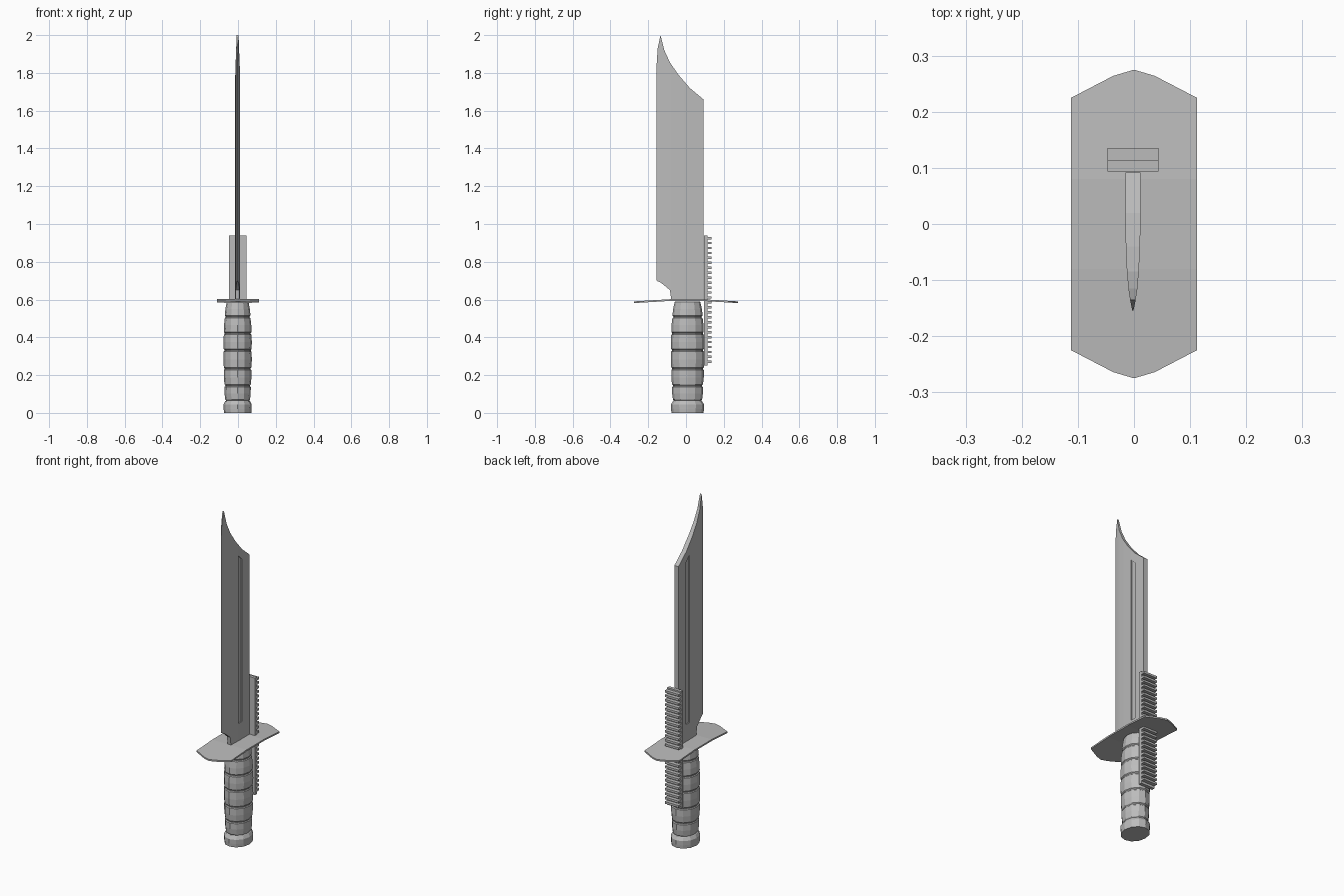
import bpy, bmesh, math

if "Cube" in bpy.data.objects:
    bpy.data.objects.remove(bpy.data.objects["Cube"])

steel = bpy.data.materials.new("plain grey")
steel.use_nodes = True
GREY = (0.5, 0.5, 0.5, 1)
steel.diffuse_color = GREY
steel.node_tree.nodes["Principled BSDF"].inputs["Base Color"].default_value = GREY


def finish(bm, name):
    bmesh.ops.recalc_face_normals(bm, faces=bm.faces)
    mesh = bpy.data.meshes.new(name)
    bm.to_mesh(mesh)
    bm.free()
    mesh.materials.append(steel)
    obj = bpy.data.objects.new(name, mesh)
    bpy.context.collection.objects.link(obj)
    return obj


def add_box(bm, lo, hi):
    made = bmesh.ops.create_cube(bm, size=1)["verts"]
    for v in made:
        v.co = [(a + b) / 2 + c * (b - a) for a, b, c in zip(lo, hi, v.co)]


# Blade: stations from edge to spine (y, half thickness, bottom, top)
stations = [(-.155, .0005, .70, 1.85), (-.15, .002, .697, 1.93),
            (-.135, .005, .69, 2.0), (-.115, .008, .675, 1.92),
            (-.085, .0105, .65, 1.855), (-.078, .011, .60, 1.845),
            (-.04, .0125, .60, 1.79), (-.01, .0135, .60, 1.755),
            (.02, .0135, .60, 1.72), (.05, .0135, .60, 1.695),
            (.092, .0135, .60, 1.66)]
CX = -.002
bm = bmesh.new()
grid = {}
for side in (-1, 1):
    for i, (y, half, bottom, top) in enumerate(stations):
        for j, z in enumerate((bottom, .703, 1.68 - y, top)):
            grid[side, i, j] = bm.verts.new((CX + side * half, y, z))
last = len(stations) - 1
fullers = []
for side in (-1, 1):
    for i in range(last):
        for j in range(3):
            f = bm.faces.new([grid[side, a, b] for a, b in
                              ((i, j), (i + 1, j), (i + 1, j + 1), (i, j + 1))])
            if i == 7 and j == 1:
                fullers.append((side, f))
rim = [(i, 0) for i in range(last)] + [(last, j) for j in range(3)]
rim += [(i, 3) for i in range(last, 0, -1)] + [(0, j) for j in range(3, 0, -1)]
for a, b in zip(rim, rim[1:] + rim[:1]):
    bm.faces.new([grid[-1, *a], grid[-1, *b], grid[1, *b], grid[1, *a]])
# Fuller groove sunk into both cheeks
for side, f in fullers:
    sunk = bmesh.ops.extrude_discrete_faces(bm, faces=[f])["faces"][0]
    bmesh.ops.translate(bm, verts=sunk.verts, vec=(-side * .005, 0, 0))
finish(bm, "blade")

# Cross guard: thin plate with pointed ends that droop slightly
half_outline = [(.112, 0), (.112, .08), (.112, .225), (.037, .264), (0, .275)]
bm = bmesh.new()
rows = []
for y, w in [(-.275, 0), (-.264, .037), (-.225, .112), (-.08, .112),
             (.08, .112), (.225, .112), (.264, .037), (.275, 0)]:
    z = .602 - max(0, abs(y) - .08) * .06
    xs = (-w, w) if w else (0,)
    rows.append([[bm.verts.new((x, y, z - t)) for x in xs] for t in (0, .009)])
for a, b in zip(rows, rows[1:]):
    for k in (0, 1):
        bm.faces.new(a[k] + b[k][::-1])
    for e in (0, -1):
        bm.faces.new([a[0][e], b[0][e], b[1][e], a[1][e]])
finish(bm, "cross_guard")

# Grip and pommel: faceted oval turned profile (radius, height)
profile = [(.085, 0), (.087, .02), (.088, .045), (.077, .062)]
bands = [.062, .143, .233, .33, .42, .508, .593]
swell = [.077, .082, .086, .087, .086, .080, .068]
for k in range(6):
    low, high = bands[k], bands[k + 1]
    profile += [(swell[k] - .005, low + .003), (swell[k], low + .008),
                ((swell[k] + swell[k + 1]) / 2 + .002, (low + high) / 2),
                (swell[k + 1], high - .006), (swell[k + 1] - .005, high - .002)]
bm = bmesh.new()
SIDES = 12
rings = []
for r, z in profile:
    rings.append([bm.verts.new((CX + .85 * r * math.cos(a), .008 + r * math.sin(a), z))
                  for a in (math.tau * s / SIDES for s in range(SIDES))])
for a, b in zip(rings, rings[1:]):
    for s in range(SIDES):
        t = (s + 1) % SIDES
        bm.faces.new([a[s], a[t], b[t], b[s]])
bm.faces.new(rings[0])
bm.faces.new(rings[-1])
finish(bm, "grip")

# Toothed rail along the back
bm = bmesh.new()
add_box(bm, (-.047, .094, .25), (.044, .113, .94))
TEETH = 26
for k in range(TEETH):
    z = .264 + k * .0262
    add_box(bm, (-.047, .112, z), (.044, .135, z + .0125))
finish(bm, "toothed_rail")
